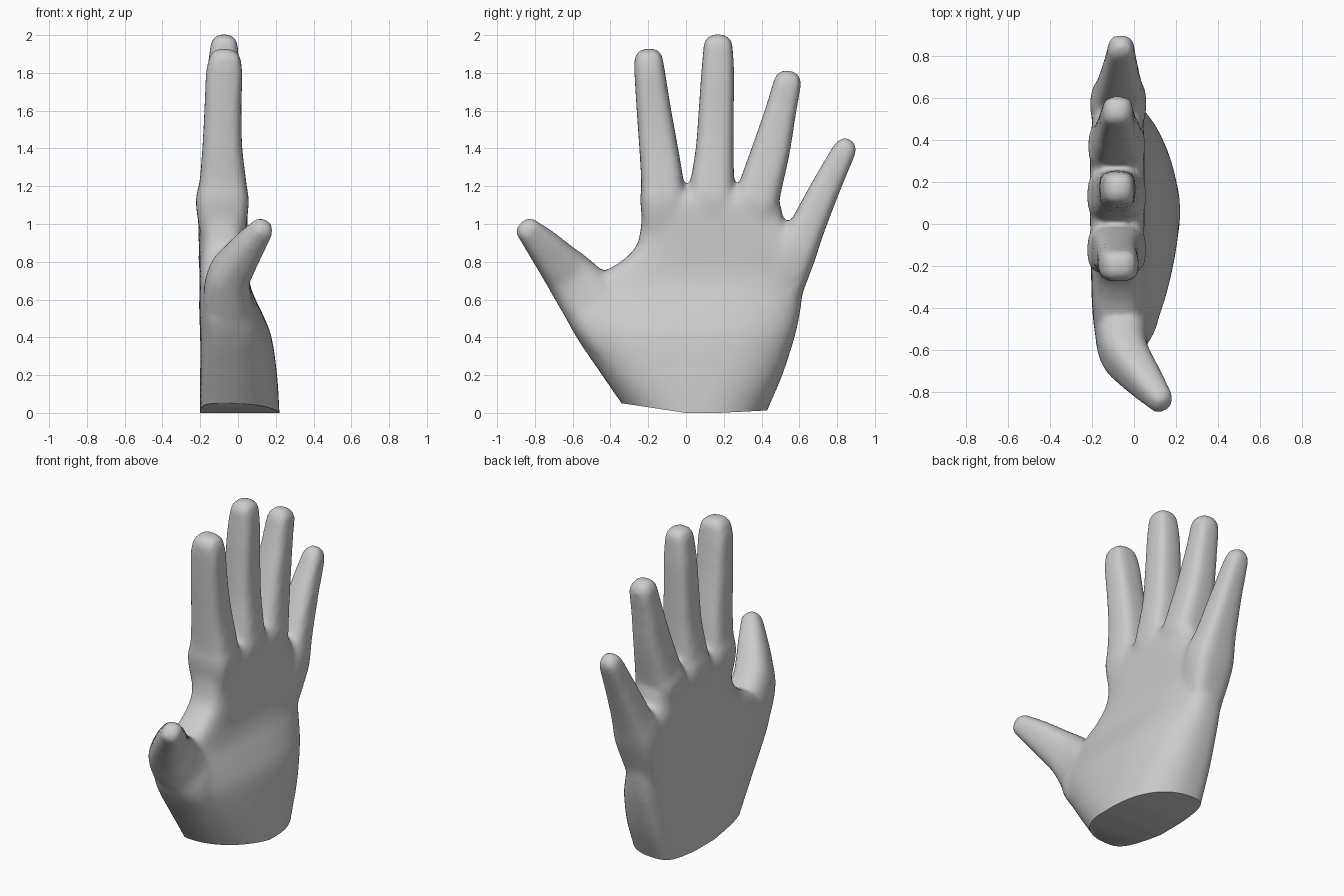
import bpy, bmesh, math
from mathutils import Vector

if "Cube" in bpy.data.objects:
    bpy.data.objects.remove(bpy.data.objects["Cube"])

SIDES = 48
X = Vector((1, 0, 0))


def spow(v, p):
    return math.copysign(abs(v) ** (2 / p), v)


def skin(bm, rings):
    """Closed tube through a list of point rings."""
    loops = [[bm.verts.new(p) for p in ring] for ring in rings]
    for a, b in zip(loops, loops[1:]):
        for i in range(SIDES):
            j = (i + 1) % SIDES
            bm.faces.new((a[i], a[j], b[j], b[i]))
    bm.faces.new(loops[0][::-1])
    bm.faces.new(loops[-1])


def smooth_rows(rows, steps=5):
    """Catmull-Rom interpolation of station rows."""
    out = []
    for i in range(len(rows) - 1):
        a, b, c, d = (rows[max(0, min(len(rows) - 1, i + k))] for k in (-1, 0, 1, 2))
        for s in range(steps):
            t = s / steps
            out.append([0.5 * (2 * q + (r - p) * t + (2 * p - 5 * q + 4 * r - u) * t * t
                               + (3 * q - p - 3 * r + u) * t ** 3)
                        for p, q, r, u in zip(a, b, c, d)])
    return out + [list(rows[-1])]


def digit(bm, stations, cap, power=3.3):
    """Stations are x, y, z, half width, half thickness; the tip is rounded."""
    rows = smooth_rows(stations)
    end = Vector(rows[-1][:3])
    way = (end - Vector(rows[-2][:3])).normalized()
    hw, ht = rows[-1][3:]
    for k in range(1, 7):
        a = k / 6 * math.pi / 2 * 0.97
        f = math.cos(a) ** 0.8
        rows.append([*(end + way * cap * math.sin(a)), hw * f, ht * f])
    rings = []
    for i, (x, y, z, w, t) in enumerate(rows):
        d = (Vector(rows[min(i + 1, len(rows) - 1)][:3]) - Vector(rows[max(i - 1, 0)][:3])).normalized()
        n = (X - d * X.dot(d)).normalized()
        side = d.cross(n)
        rings.append([Vector((x, y, z)) + n * t * spow(math.cos(a), power) + side * w * spow(math.sin(a), power)
                      for a in (2 * math.pi * s / SIDES for s in range(SIDES))])
    skin(bm, rings)


def palm(bm, stations):
    """Stations are z, y range, x range, squareness of the inside; the back is flat."""
    rings = []
    for z, y0, y1, x0, x1, square in smooth_rows(stations):
        ring = []
        for s in range(SIDES):
            a = 2 * math.pi * s / SIDES
            c, power = math.cos(a), square if math.cos(a) > 0 else 3.8
            reach = x1 + 0.08 if c > 0 else -0.08 - x0
            ring.append((-0.08 + reach * spow(c, power),
                         (y0 + y1) / 2 + (y1 - y0) / 2 * spow(math.sin(a), power), z))
        rings.append(ring)
    skin(bm, rings)


def mesh_object(name, bm):
    bmesh.ops.recalc_face_normals(bm, faces=bm.faces)
    mesh = bpy.data.meshes.new(name)
    bm.to_mesh(mesh)
    bm.free()
    ob = bpy.data.objects.new(name, mesh)
    bpy.context.collection.objects.link(ob)
    return ob


bm = bmesh.new()
# Palm and wrist
palm(bm, [
    (-0.10, -0.27, 0.39, -0.20, 0.225, 2.2), (0.0, -0.31, 0.425, -0.20, 0.22, 2.2),
    (0.20, -0.445, 0.51, -0.20, 0.207, 2.5), (0.40, -0.58, 0.575, -0.20, 0.178, 2.6),
    (0.52, -0.635, 0.602, -0.205, 0.132, 2.7), (0.63, -0.6, 0.618, -0.205, 0.08, 3),
    (0.72, -0.49, 0.64, -0.205, 0.055, 3.6), (0.79, -0.36, 0.652, -0.205, 0.05, 4),
    (0.88, -0.265, 0.65, -0.207, 0.05, 4), (1.0, -0.237, 0.53, -0.21, 0.05, 4),
    (1.1, -0.235, 0.50, -0.205, 0.047, 4), (1.17, -0.22, 0.46, -0.17, 0.02, 4)])
# Index finger
digit(bm, [(-0.08, -0.11, 0.85, 0.1, 0.1), (-0.083, -0.122, 1.1, 0.118, 0.14),
           (-0.08, -0.125, 1.22, 0.112, 0.124), (-0.083, -0.145, 1.4, 0.102, 0.106),
           (-0.08, -0.17, 1.6, 0.091, 0.098), (-0.073, -0.192, 1.8, 0.081, 0.096),
           (-0.068, -0.198, 1.87, 0.075, 0.084)], 0.06)
# Middle finger
digit(bm, [(-0.08, 0.13, 0.85, 0.1, 0.1), (-0.083, 0.135, 1.1, 0.12, 0.14),
           (-0.08, 0.14, 1.22, 0.115, 0.124), (-0.08, 0.152, 1.4, 0.1, 0.1),
           (-0.08, 0.16, 1.6, 0.093, 0.09), (-0.078, 0.168, 1.8, 0.087, 0.085),
           (-0.073, 0.17, 1.94, 0.077, 0.073)], 0.066)
# Ring finger
digit(bm, [(-0.08, 0.33, 0.85, 0.1, 0.1), (-0.083, 0.37, 1.1, 0.118, 0.135),
           (-0.08, 0.395, 1.2, 0.113, 0.12), (-0.08, 0.452, 1.4, 0.1, 0.096),
           (-0.08, 0.502, 1.6, 0.082, 0.082), (-0.077, 0.535, 1.74, 0.074, 0.073)], 0.075)
# Little finger
digit(bm, [(-0.08, 0.5, 0.55, 0.08, 0.1), (-0.075, 0.57, 0.82, 0.11, 0.134),
           (-0.07, 0.65, 1.0, 0.092, 0.108), (-0.065, 0.743, 1.2, 0.077, 0.083),
           (-0.062, 0.828, 1.37, 0.064, 0.065)], 0.09)
# Thumb, growing out of the mound at its base
digit(bm, [(-0.02, -0.13, 0.08, 0.11, 0.12), (-0.02, -0.38, 0.4, 0.15, 0.145),
           (-0.055, -0.49, 0.57, 0.16, 0.132), (-0.05, -0.60, 0.71, 0.138, 0.114),
           (0.0, -0.68, 0.80, 0.113, 0.098), (0.065, -0.762, 0.892, 0.09, 0.08),
           (0.12, -0.83, 0.962, 0.068, 0.062)], 0.065, 2.7)
blend = mesh_object("hand_blend", bm)

# Fuse the parts into one soft skin
fuse = blend.modifiers.new("fuse", 'REMESH')
fuse.mode = 'VOXEL'
fuse.voxel_size = 0.016
soften = blend.modifiers.new("soften", 'SMOOTH')
soften.factor = 0.5
soften.iterations = 14
fused = blend.evaluated_get(bpy.context.evaluated_depsgraph_get())
bm = bmesh.new()
bm.from_mesh(fused.to_mesh())
fused.to_mesh_clear()
bpy.data.objects.remove(blend)

# Cut the wrist flat, sloping up towards both sides
for y, normal in ((0, (0, 0, 1)), (0, (0, 0.15, 1)), (0.17, (0, -0.05, 1))):
    cut = bmesh.ops.bisect_plane(bm, geom=bm.verts[:] + bm.edges[:] + bm.faces[:],
                                 plane_co=(0, y, 0), plane_no=normal, clear_inner=True)
    edges = [e for e in cut["geom_cut"] if isinstance(e, bmesh.types.BMEdge)]
    bmesh.ops.holes_fill(bm, edges=edges, sides=0)
hand = mesh_object("hand", bm)

grey = bpy.data.materials.new("plain_grey")
grey.use_nodes = True
colour = (0.6, 0.6, 0.6, 1)
grey.diffuse_color = colour
grey.node_tree.nodes["Principled BSDF"].inputs["Base Color"].default_value = colour
hand.data.materials.append(grey)

bpy.ops.object.select_all(action='DESELECT')
hand.select_set(True)
bpy.context.view_layer.objects.active = hand
bpy.ops.object.shade_smooth_by_angle(angle=math.radians(50))
